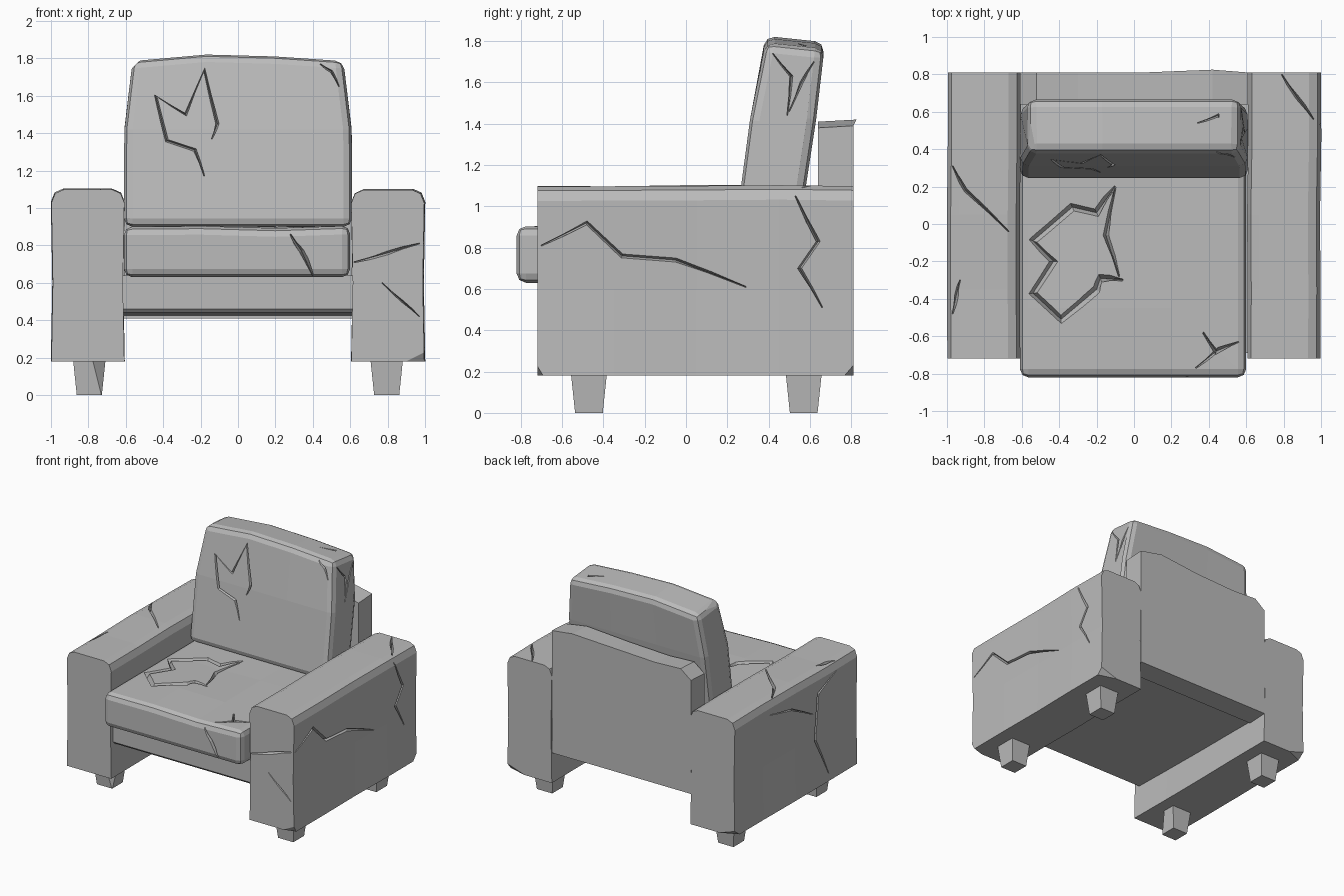
import bpy, bmesh, random
from mathutils import Vector
from mathutils.bvhtree import BVHTree

random.seed(4)
cube = bpy.data.objects.get("Cube")
if cube:
    bpy.data.objects.remove(cube, do_unlink=True)

grey = bpy.data.materials.new("worn_grey")
grey.use_nodes = True
grey.diffuse_color = (0.5, 0.5, 0.5, 1)
shader = next(n for n in grey.node_tree.nodes if n.type == 'BSDF_PRINCIPLED')
shader.inputs["Base Color"].default_value = (0.5, 0.5, 0.5, 1)


def loft(name, rings, bevel=0.0):
    """Solid through equal-sized rings of points, closed at both ends."""
    bm = bmesh.new()
    loops = [[bm.verts.new(p) for p in ring] for ring in rings]
    for a, b in zip(loops, loops[1:]):
        for i in range(len(a)):
            j = (i + 1) % len(a)
            bm.faces.new((a[i], a[j], b[j], b[i]))
    bm.faces.new(loops[0])
    bm.faces.new(loops[-1])
    bmesh.ops.recalc_face_normals(bm, faces=bm.faces)
    mesh = bpy.data.meshes.new(name)
    bm.to_mesh(mesh)
    bm.free()
    mesh.materials.append(grey)
    obj = bpy.data.objects.new(name, mesh)
    bpy.context.collection.objects.link(obj)
    if bevel:
        mod = obj.modifiers.new("soft_edges", 'BEVEL')
        mod.width, mod.segments, mod.angle_limit = bevel, 2, 0.7
        bake(obj)
    return obj


def bake(obj):
    """Turn the modifier result into plain mesh."""
    bpy.context.view_layer.update()
    graph = bpy.context.evaluated_depsgraph_get()
    mesh = bpy.data.meshes.new_from_object(obj.evaluated_get(graph))
    obj.modifiers.clear()
    obj.data = mesh


def chip(obj, corner, normal):
    """Slice a corner off with a plane."""
    bm = bmesh.new()
    bm.from_mesh(obj.data)
    geom = bm.verts[:] + bm.edges[:] + bm.faces[:]
    cut = bmesh.ops.bisect_plane(bm, geom=geom, plane_co=corner, plane_no=normal,
                                 clear_outer=True)
    edges = [e for e in cut["geom_cut"] if isinstance(e, bmesh.types.BMEdge)]
    if edges:
        bmesh.ops.contextual_create(bm, geom=edges)
    bmesh.ops.recalc_face_normals(bm, faces=bm.faces)
    bm.to_mesh(obj.data)
    bm.free()


def crack(obj, side, points, width=0.02, depth=0.03):
    """Cut a tapering V groove along points projected onto one side."""
    n = Vector(side)
    axis = max(range(3), key=lambda i: abs(n[i]))
    bm = bmesh.new()
    bm.from_mesh(obj.data)
    tree = BVHTree.FromBMesh(bm)
    bm.free()
    path = []
    for a, b in points:
        p = [a, b]
        p.insert(axis, 3 * n[axis])
        hit = tree.ray_cast(Vector(p), -n)[0]
        if hit is None:
            p[axis] = n[axis]
            hit = tree.find_nearest(Vector(p))[0]
        path.append(hit)
    rings = []
    for i, p in enumerate(path):
        before, after = path[max(i - 1, 0)], path[min(i + 1, len(path) - 1)]
        across = (after - before).cross(n).normalized()
        w = width * (0.25 if i in (0, len(path) - 1) else 1)
        rings.append([p + across * w + n * depth, p - across * w + n * depth, p - n * depth])
    cutter = loft("crack_cutter", rings)
    cutter.hide_render = True
    mod = obj.modifiers.new("crack", 'BOOLEAN')
    mod.operation, mod.object, mod.solver, mod.use_self = 'DIFFERENCE', cutter, 'EXACT', True
    bake(obj)
    bpy.data.objects.remove(cutter, do_unlink=True)


def wobble(amount):
    return random.uniform(-amount, amount)


# Armrests: rounded-top profile with a slightly uneven run from front to back
half = [(0.195, 0.18), (0.195, 0.6), (0.195, 1.03), (0.175, 1.08), (0.13, 1.10)]
profile = half + [(-u, z) for u, z in reversed(half)]
arms = {}
for side, name in ((1, "left_arm"), (-1, "right_arm")):
    rings = []
    for y in (-0.72, -0.35, 0.05, 0.45, 0.81):
        dx, dz = wobble(0.004), wobble(0.004)
        rings.append([(side * 0.803 + u * (0.96 if z == 0.6 else 1) + dx,
                       y, z + (dz if z > 1 else 0)) for u, z in profile])
    arms[side] = loft(name, rings)
left, right = arms[1], arms[-1]
chip(left, (0.9, -0.72, 0.18), (0.3, -1, -0.6))
chip(left, (0.99, 0.77, 0.18), (0.2, 0.7, -0.6))
chip(right, (-0.86, 0.81, 0.18), (-0.4, 0.9, -1.2))
crack(left, (1, 0, 0), [(-0.7, 0.81), (-0.48, 0.92), (-0.31, 0.76), (-0.05, 0.74), (0.29, 0.61)])
crack(left, (1, 0, 0), [(0.53, 1.05), (0.64, 0.83), (0.55, 0.7), (0.66, 0.51)])
crack(left, (0, -1, 0), [(0.62, 0.71), (0.8, 0.76), (0.97, 0.81)])
crack(left, (0, -1, 0), [(0.77, 0.6), (0.88, 0.5), (0.97, 0.42)], 0.012)
crack(left, (0, 0, 1), [(0.79, 0.8), (0.87, 0.68), (0.96, 0.56)])
crack(right, (-1, 0, 0), [(-0.46, 1.02), (-0.23, 0.92), (-0.2, 0.56), (-0.36, 0.24)])
crack(right, (-1, 0, 0), [(0.37, 0.98), (0.1, 0.92), (-0.17, 0.78)], 0.012)
crack(right, (0, 0, 1), [(-0.97, 0.31), (-0.9, 0.18), (-0.67, -0.04)])
crack(right, (0, 0, 1), [(-0.97, -0.48), (-0.95, -0.38), (-0.93, -0.3)])

# Tapered feet
for sx, side in ((1, "left"), (-1, "right")):
    for cy, place in ((-0.47, "front"), (0.57, "back")):
        rings = [[(sx * 0.795 + i * r, cy + j * r, z)
                  for i, j in ((-1, -1), (1, -1), (1, 1), (-1, 1))]
                 for r, z in ((0.067, 0), (0.088, 0.2))]
        foot = loft(f"{place}_{side}_foot", rings)
        if (sx, place) == (-1, "front"):
            chip(foot, (-0.735, -0.53, 0.08), (0.7, -0.7, 0.1))

# Frame under the seat
section = [(-0.69, 0.46), (-0.67, 0.44), (0.75, 0.42), (0.75, 0.64), (-0.69, 0.64)]
loft("seat_frame", [[(x, y, z) for y, z in section] for x in (-0.615, 0.615)])

# Rear panel with an uneven, broken top edge
top = [(0.61, 1.39), (0.42, 1.42), (0.05, 1.395), (-0.3, 1.38), (-0.52, 1.39), (-0.61, 1.32)]
outline = [(-0.61, 0.42), (0.61, 0.42)] + top
loft("back_panel", [[(x, y + (0.015 if (x, z) == top[1] and y > 0.7 else 0), z - drop)
                     for x, z in outline]
                    for y, drop in ((0.64, 0.01), (0.81, 0))])

# Seat cushion, sagging a little across the top
rings = []
for y in (-0.82, -0.45, 0.0, 0.6):
    rings.append([(-0.61, y, 0.63), (0.6, y, 0.63), (0.6, y, 0.905),
                  (0.2, y, 0.895 + wobble(0.01)), (-0.2, y, 0.9 + wobble(0.01)),
                  (-0.61, y, 0.9)])
seat = loft("seat_cushion", rings, 0.045)
crack(seat, (0, 0, 1), [(-0.1, 0.2), (-0.2, 0.06), (-0.33, 0.09), (-0.54, -0.09),
                        (-0.43, -0.2), (-0.54, -0.37), (-0.39, -0.51), (-0.2, -0.35),
                        (-0.18, -0.29), (-0.06, -0.3)], 0.045, 0.04)
crack(seat, (0, 0, 1), [(-0.1, 0.19), (-0.15, -0.06), (-0.08, -0.28)], 0.03)
crack(seat, (0, 0, 1), [(0.33, -0.77), (0.44, -0.68), (0.37, -0.58)], 0.025)
crack(seat, (0, 0, 1), [(0.37, -0.58), (0.44, -0.68), (0.56, -0.63)], 0.02)
crack(seat, (0, -1, 0), [(0.28, 0.86), (0.34, 0.77), (0.4, 0.64)], 0.025)

# Back cushion: leaning profile that narrows and bulges toward the top
lean = [(0.24, 0.9), (0.31, 1.42), (0.385, 1.79), (0.67, 1.76), (0.63, 1.42), (0.55, 0.9)]
rings = []
for t, rise in ((-1, 0), (-0.3, 0.035), (0.35, 0.025), (1, 0)):
    rings.append([(t * (0.61 - max(0, z - 1.4) * 0.12), y,
                   z + (rise if z > 1.7 else 0)) for y, z in lean])
back = loft("back_cushion", rings, 0.045)
chip(back, (-0.55, 0.5, 1.765), (-0.7, 0, 0.7))
crack(back, (0, -1, 0), [(-0.14, 1.37), (-0.11, 1.45), (-0.18, 1.74), (-0.28, 1.5),
                         (-0.44, 1.6), (-0.38, 1.36), (-0.23, 1.31), (-0.18, 1.17)], 0.018)
crack(back, (0, -1, 0), [(0.44, 1.77), (0.5, 1.73), (0.54, 1.65)], 0.015)
crack(back, (1, 0, 0), [(0.42, 1.74), (0.51, 1.63), (0.49, 1.44)], 0.015)
crack(back, (1, 0, 0), [(0.62, 1.7), (0.56, 1.6), (0.5, 1.46)], 0.015)
crack(back, (0, 0, 1), [(0.34, 0.54), (0.45, 0.58), (0.55, 0.66)], 0.015)
